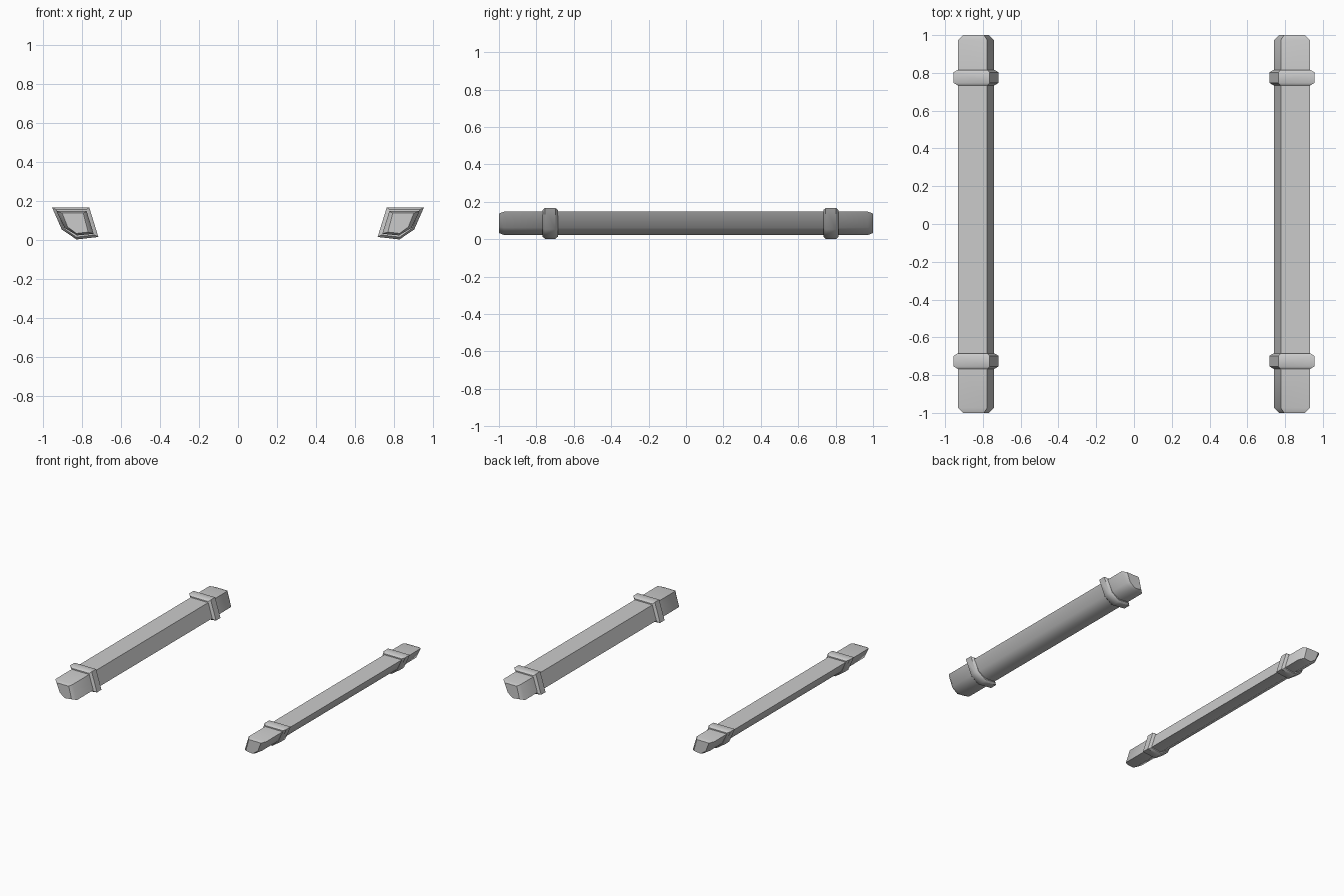
import bpy, bmesh, math

if "Cube" in bpy.data.objects:
    bpy.data.objects.remove(bpy.data.objects["Cube"])

# Cross-sections (x, z) of the right-hand rail and its collars
RAIL = [(0.777, 0.147), (0.932, 0.147), (0.891, 0.062), (0.827, 0.023), (0.741, 0.031)]
COLLAR = [(0.764, 0.167), (0.955, 0.167), (0.905, 0.053), (0.829, 0.002), (0.717, 0.015)]
CENTRE = (0.836, 0.087)


def loft(name, profile, rings):
    """Skin scaled copies of the profile along y, then mirror to the left side."""
    bm = bmesh.new()
    loops = []
    for y, sx, sz in rings:
        loops.append([bm.verts.new((CENTRE[0] + (x - CENTRE[0]) * sx, y,
                                    CENTRE[1] + (z - CENTRE[1]) * sz)) for x, z in profile])
    n = len(profile)
    for a, b in zip(loops, loops[1:]):
        for i in range(n):
            j = (i + 1) % n
            bm.faces.new((a[i], a[j], b[j], b[i]))
    bm.faces.new(loops[0])
    bm.faces.new(loops[-1])
    bmesh.ops.recalc_face_normals(bm, faces=bm.faces)
    mesh = bpy.data.meshes.new(name)
    bm.to_mesh(mesh)
    bm.free()
    ob = bpy.data.objects.new(name, mesh)
    bpy.context.collection.objects.link(ob)
    ob.modifiers.new("Mirror", 'MIRROR').use_mirror_merge = False
    bpy.ops.object.select_all(action='DESELECT')
    ob.select_set(True)
    bpy.context.view_layer.objects.active = ob
    bpy.ops.object.shade_smooth_by_angle(angle=math.radians(42))
    return ob


# Long rails with chamfered ends
loft("side_rail", RAIL, [(-1, 0.7, 0.84), (-0.973, 1, 1), (-0.725, 1, 1),
                         (0.775, 1, 1), (0.973, 1, 1), (1, 0.7, 0.84)])

# Raised collars near both ends
for name, y in (("front_collar", -0.726), ("back_collar", 0.775)):
    loft(name, COLLAR, [(y - 0.041, 0.82, 0.86), (y - 0.028, 1, 1),
                        (y + 0.028, 1, 1), (y + 0.041, 0.82, 0.86)])
